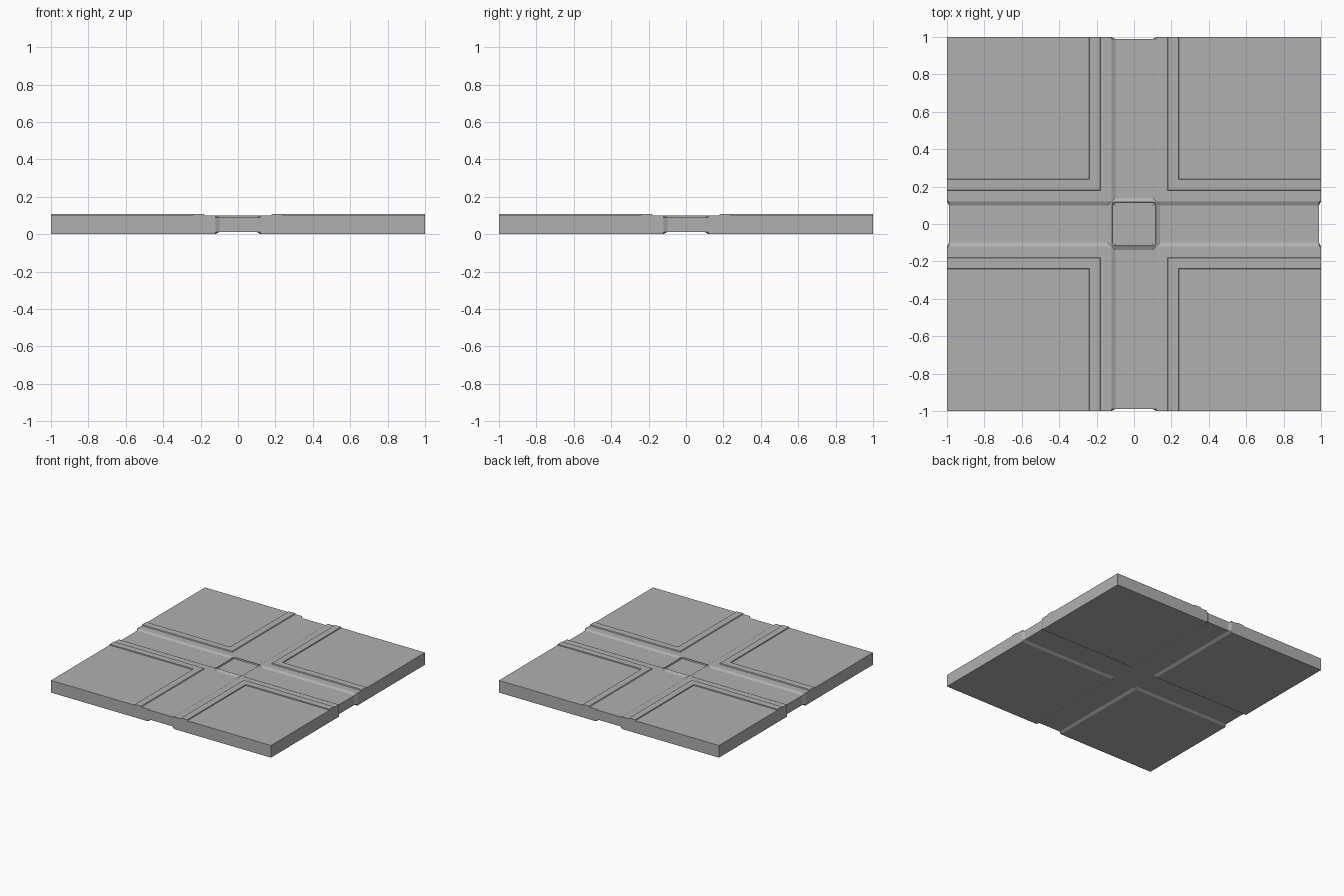
import bpy, bmesh

if "Cube" in bpy.data.objects:
    bpy.data.objects.remove(bpy.data.objects["Cube"])

# Mid-grey stone colour shared by every part
stone = bpy.data.materials.new("stone")
stone.diffuse_color = (.435, .435, .435, 1)
stone.use_nodes = True
stone.node_tree.nodes["Principled BSDF"].inputs["Base Color"].default_value = stone.diffuse_color


def loft(name, rings, closed_ring=True, wrap=False, mirror=False):
    """Skin a list of equal-length point rings into one mesh, then cap or wrap it."""
    bm = bmesh.new()
    rows = [[bm.verts.new(p) for p in ring] for ring in rings]
    n = len(rows[0])
    pairs = list(zip(rows, rows[1:]))
    if wrap:
        pairs.append((rows[-1], rows[0]))
    for a, b in pairs:
        for i in range(n if closed_ring else n - 1):
            j = (i + 1) % n
            bm.faces.new((a[i], a[j], b[j], b[i]))
    if not wrap:
        bm.faces.new(rows[0])
        bm.faces.new(rows[-1])
    elif not closed_ring:
        bm.faces.new([r[0] for r in rows])
        bm.faces.new([r[-1] for r in rows])
    bmesh.ops.recalc_face_normals(bm, faces=bm.faces)
    mesh = bpy.data.meshes.new(name)
    bm.to_mesh(mesh)
    bm.free()
    mesh.materials.append(stone)
    obj = bpy.data.objects.new(name, mesh)
    bpy.context.collection.objects.link(obj)
    if mirror:
        mod = obj.modifiers.new("mirror", 'MIRROR')
        mod.use_axis = (True, True, False)
        mod.use_mirror_merge = False
    return obj


def square(r, z):
    return [(-r, -r, z), (r, -r, z), (r, r, z), (-r, r, z)]


def tile_ring(a, z):
    # corner tile outline, bevelled where the channel meets the rim
    return [(a, a, z), (.99, a, z), (1, .12, z), (1, 1, z),
            (.12, 1, z), (a, .99, z)]


# Recessed core: the floor of the crossing channels on every side
loft("channel_core", [square(.99, .012), square(.99, .09)])

# Four corner tiles with chamfered channel edges
loft("corner_tiles", [tile_ring(a, z) for a, z in
                      ((.12, 0), (.10, .012), (.10, .09), (.12, .10))], mirror=True)

# Raised L-shaped lips bordering the channels, flat on top with steep sides
loft("tile_lips", [[(1, d, z), (d, d, z), (d, 1, z)] for d, z in
                   ((.178, .10), (.182, .107), (.238, .107), (.24, .10))],
     closed_ring=False, wrap=True, mirror=True)

# Square frame around the shallow centre recess
loft("center_frame", [square(r, z) for r, z in
                      ((.14, .09), (.12, .10), (.118, .10), (.115, .09))], wrap=True)
